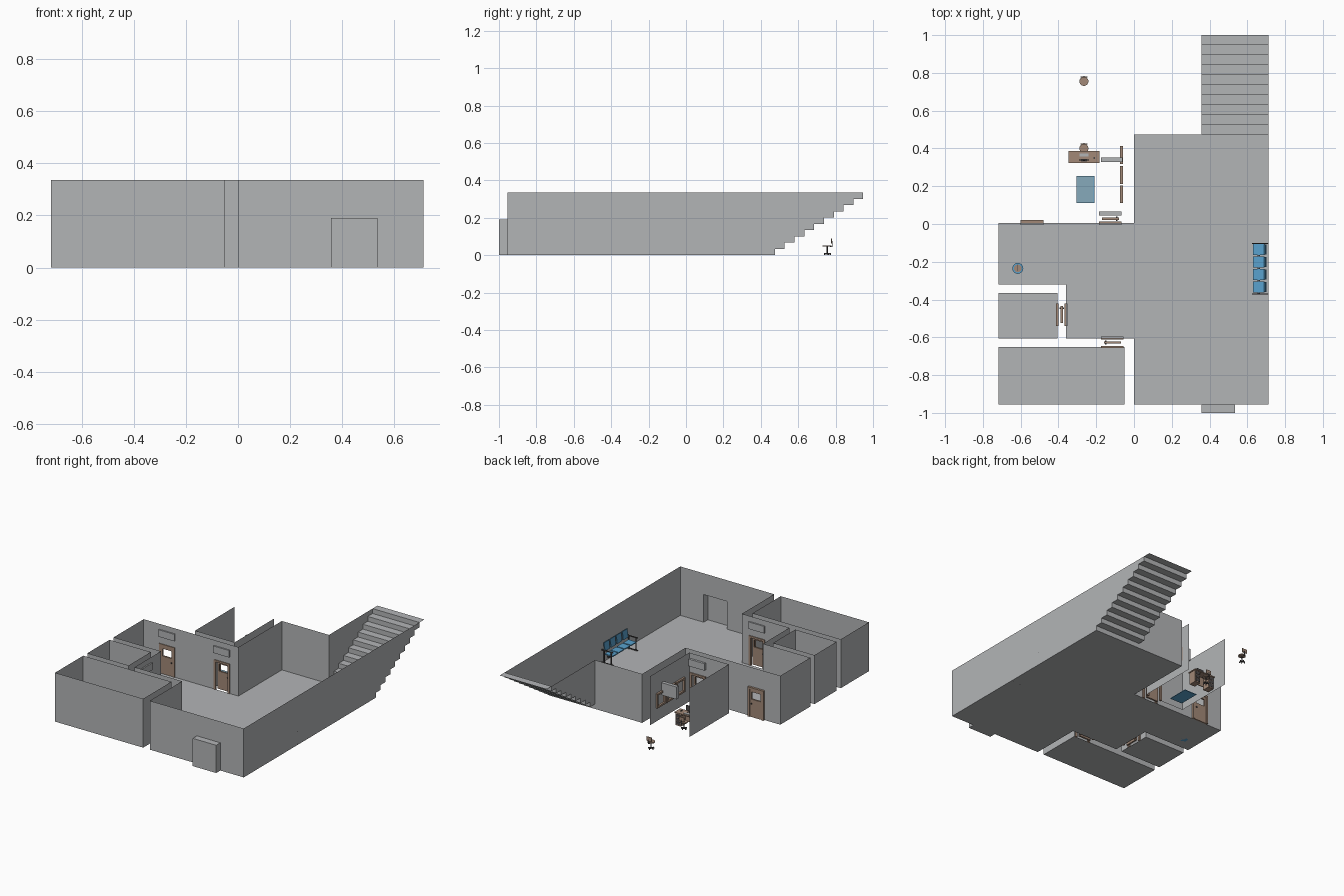
import bpy, bmesh, math
from mathutils import Matrix, Vector

if "Cube" in bpy.data.objects:
    bpy.data.objects.remove(bpy.data.objects["Cube"])

H = 0.335  # wall height


def material(name, r, g, b):
    m = bpy.data.materials.new(name)
    m.diffuse_color = (r, g, b, 1)
    m.use_nodes = True
    m.node_tree.nodes["Principled BSDF"].inputs["Base Color"].default_value = m.diffuse_color
    return m


GREY = material("wall grey", 0.45, 0.46, 0.47)
BROWN = material("wood brown", 0.36, 0.25, 0.185)
BLUE = material("seat blue", 0.10, 0.36, 0.62)
PALE = material("rug pale blue", 0.24, 0.40, 0.50)
DARK = material("dark metal", 0.07, 0.065, 0.065)


def finish(name, bm, mat, M=Matrix()):
    bm.transform(M)
    me = bpy.data.meshes.new(name)
    bm.to_mesh(me)
    bm.free()
    me.materials.append(mat)
    ob = bpy.data.objects.new(name, me)
    bpy.context.collection.objects.link(ob)
    return ob


def boxes(name, mat, items, M=Matrix()):
    """Each item is x0, x1, y0, y1, z0, z1."""
    bm = bmesh.new()
    for x0, x1, y0, y1, z0, z1 in items:
        S = Matrix.Diagonal((x1 - x0, y1 - y0, z1 - z0, 1))
        T = Matrix.Translation(((x0 + x1) / 2, (y0 + y1) / 2, (z0 + z1) / 2))
        bmesh.ops.create_cube(bm, size=1, matrix=T @ S)
    return finish(name, bm, mat, M)


def disc(name, mat, r0, r1, z0, z1, M=Matrix(), n=16, caps=True):
    bm = bmesh.new()
    bmesh.ops.create_cone(bm, cap_ends=caps, segments=n, radius1=r0, radius2=r1,
                          depth=z1 - z0, matrix=Matrix.Translation((0, 0, (z0 + z1) / 2)))
    return finish(name, bm, mat, M)


def wall(bm, p, q, holes=()):
    """Thin wall from p to q; holes are (u0, u1, z0, z1) measured along the wall."""
    p, q = Vector((*p, 0)), Vector((*q, 0))
    L = (q - p).length
    d = (q - p) / L
    us = sorted({0, L, *[v for h in holes for v in h[:2]]})
    zs = sorted({0, H, *[v for h in holes for v in h[2:]]})
    for a, b in zip(us, us[1:]):
        for c, e in zip(zs, zs[1:]):
            if any(h[0] < (a + b) / 2 < h[1] and h[2] < (c + e) / 2 < h[3] for h in holes):
                continue
            face(bm, [(*(p + d * u).xy, z) for u, z in ((a, c), (b, c), (b, e), (a, e))])


def face(bm, pts):
    bm.faces.new([bm.verts.new(p) for p in pts])


def room(name, outline, holes):
    """Floor plus walls around an outline; holes maps edge index to openings (None skips)."""
    bm = bmesh.new()
    face(bm, [(x, y, 0) for x, y in outline])
    for i, p in enumerate(outline):
        h = holes.get(i, ())
        if h is not None:
            wall(bm, p, outline[(i + 1) % len(outline)], h)
    bmesh.ops.remove_doubles(bm, verts=bm.verts, dist=1e-5)
    return finish(name, bm, GREY)


def opening(c):
    return (c - 0.045, c + 0.045, 0, 0.19)


# Hall and the two side rooms
room("hall", [(0.712, -0.955), (0.712, 0.475), (0.357, 0.475), (0, 0.475), (0, 0.005),
              (-0.718, 0.005), (-0.718, -0.32), (-0.36, -0.32), (-0.36, -0.605),
              (0, -0.605), (0, -0.955)],
     {1: None, 4: [opening(0.125), opening(0.54)], 7: [opening(0.16)],
      8: [opening(0.245)], 10: [(0.357, 0.535, 0, 0.19)]})
room("small_room", [(-0.718, -0.605), (-0.405, -0.605), (-0.405, -0.365), (-0.718, -0.365)],
     {1: [opening(0.125)]})
room("long_room", [(-0.718, -0.955), (-0.05, -0.955), (-0.05, -0.65), (-0.718, -0.65)],
     {2: [opening(0.065)]})

# Entrance recess
bm = bmesh.new()
a, b, f, k, t = 0.357, 0.535, -1.0, -0.955, 0.19
face(bm, [(a, f, 0), (b, f, 0), (b, f, t), (a, f, t)])
for x in (a, b):
    face(bm, [(x, f, 0), (x, k, 0), (x, k, t), (x, f, t)])
for z in (0, t):
    face(bm, [(a, f, z), (b, f, z), (b, k, z), (a, k, z)])
finish("entrance_recess", bm, GREY)

# Stairs with stepped side walls
bm = bmesh.new()
tread, rise, x0, x1 = 0.0525, H / 10, 0.357, 0.712
for i in range(10):
    y, z = 0.475 + i * tread, i * rise
    face(bm, [(x0, y, z), (x1, y, z), (x1, y, z + rise), (x0, y, z + rise)])
    face(bm, [(x0, y, z + rise), (x1, y, z + rise), (x1, y + tread, z + rise), (x0, y + tread, z + rise)])
    if i < 9:
        for x in (x0, x1):
            face(bm, [(x, y, z + rise), (x, y + tread, z + rise), (x, y + tread, H), (x, y, H)])
finish("stairs", bm, GREY)

# Office walls with windows
windows = (0.1575, 0.26, 0.365)
bm = bmesh.new()
wall(bm, (-0.36, 0.05), (-0.06, 0.05), [opening(0.235)])
wall(bm, (-0.36, 0.05), (-0.36, 0.475))
wall(bm, (-0.06, 0.05), (-0.06, 0.475),
     [(c - 0.087, c - 0.013, 0.105, 0.18) for c in windows])
finish("office_walls", bm, GREY)
for c in windows:
    boxes("window_frame", BROWN, [(-0.073, -0.058, c - 0.047, c + 0.047, z, z + 0.012) for z in (0.093, 0.18)]
          + [(-0.073, -0.058, c + s - 0.006, c + s + 0.006, 0.105, 0.18) for s in (-0.041, 0.041)])
boxes("wall_cabinet", GREY, [(-0.175, -0.06, 0.328, 0.352, 0.16, 0.245)])


# Doors: leaf with window gap, frame on both wall faces, sign plate above
def door(x, y, turn, depth):
    M = Matrix.Translation((x, y, 0)) @ Matrix.Rotation(math.radians(turn), 4, 'Z')
    frame = []
    for v in (-0.005, depth - 0.005):
        frame += [(s - 0.0075, s + 0.0075, v, v + 0.012, 0, 0.19) for s in (-0.0525, 0.0525)]
        frame.append((-0.06, 0.06, v, v + 0.012, 0.19, 0.203))
    boxes("door_frame", BROWN, frame, M)
    v0, v1 = depth / 2 - 0.006, depth / 2 + 0.006
    boxes("door_leaf", BROWN, [(-0.045, 0.045, v0, v1, 0, 0.122), (-0.045, 0.045, v0, v1, 0.172, 0.19),
                               (-0.045, -0.034, v0, v1, 0.122, 0.172), (0.034, 0.045, v0, v1, 0.122, 0.172)], M)
    boxes("door_handle", DARK, [(0.03, 0.038, v0 - 0.005, v1 + 0.005, 0.088, 0.096)], M)
    boxes("door_sign", GREY, [(-0.06, 0.06, -0.009, 0, 0.25, 0.298)], M)


door(-0.125, 0.005, 0, 0.045)
door(-0.54, 0.005, 0, 0.008)
door(-0.115, -0.605, 180, 0.045)
door(-0.36, -0.48, 90, 0.045)
boxes("office_sign", GREY, [(-0.185, -0.065, 0.045, 0.065, 0.25, 0.298)])

# Row of four waiting seats
seats = [-0.135 - 0.066 * i for i in range(4)]
for y in seats:
    boxes("seat", BLUE, [(0.63, 0.69, y - 0.029, y + 0.029, 0.06, 0.067)])
    boxes("seat_back", BLUE, [(-0.003, 0.003, y - 0.027, y + 0.027, 0.018, 0.075)],
          Matrix.Translation((0.69, 0, 0.065)) @ Matrix.Rotation(0.12, 4, 'Y'))
rail = [(0.655, 0.667, -0.37, -0.1, 0.05, 0.06)]
for y in (-0.103, -0.37):
    rail += [(0.625, 0.712, y - 0.003, y + 0.003, z, z + 0.006) for z in (0.002, 0.088)]
    rail += [(x, x + 0.006, y - 0.003, y + 0.003, 0, 0.09) for x in (0.635, 0.69)]
boxes("bench_rails", DARK, rail)

# Rug, desk and desk items
boxes("rug", BLUE, [(-0.305, -0.21, 0.11, 0.255, 0, 0.004)])
boxes("rug_centre", PALE, [(-0.301, -0.214, 0.114, 0.251, 0.004, 0.006)])
boxes("desk", BROWN, [(-0.347, -0.183, 0.323, 0.387, 0.083, 0.09), (-0.342, -0.3, 0.328, 0.382, 0, 0.083),
                      (-0.23, -0.188, 0.328, 0.382, 0, 0.083), (-0.3, -0.23, 0.328, 0.333, 0.02, 0.083)])
boxes("drawer_fronts", DARK, [(x, x + 0.034, 0.382, 0.384, z, z + 0.02)
                              for x in (-0.338, -0.226) for z in (0.008, 0.033, 0.058)])
boxes("monitor", DARK, [(-0.292, -0.238, 0.336, 0.341, 0.1, 0.135), (-0.27, -0.26, 0.334, 0.339, 0.09, 0.1),
                        (-0.28, -0.25, 0.33, 0.345, 0.09, 0.092)])
boxes("keyboard", GREY, [(-0.288, -0.242, 0.358, 0.374, 0.09, 0.093)])
boxes("mouse", DARK, [(-0.214, -0.206, 0.345, 0.356, 0.09, 0.094)])

# Two swivel chairs
for y in (0.755, 0.4):
    M = Matrix.Translation((-0.265, y, 0))
    disc("chair_seat", BROWN, 0.024, 0.024, 0.046, 0.053, M)
    disc("chair_post", DARK, 0.003, 0.003, 0.01, 0.046, M, 8)
    for i in range(5):
        boxes("chair_foot", DARK, [(0, 0.019, -0.002, 0.002, 0.004, 0.011), (0.015, 0.02, -0.0025, 0.0025, 0, 0.006)],
              M @ Matrix.Rotation(i * math.tau / 5 + math.pi / 2, 4, 'Z'))
    boxes("chair_back_arm", DARK, [(-0.003, 0.003, 0.015, 0.028, 0.043, 0.047),
                                   (-0.003, 0.003, 0.025, 0.028, 0.043, 0.075)], M)
    boxes("chair_back", BROWN, [(-0.019, 0.019, 0.021, 0.026, 0.062, 0.09)], M)

# Round bin in the corridor
M = Matrix.Translation((-0.615, -0.235, 0))
disc("bin_body", BLUE, 0.024, 0.029, 0, 0.075, M)
disc("bin_contents", BROWN, 0.021, 0.021, 0.074, 0.078, M, 10)
boxes("bin_lid_bar", DARK, [(-0.002, 0.002, -0.015, 0.02, 0.078, 0.081)], M)
